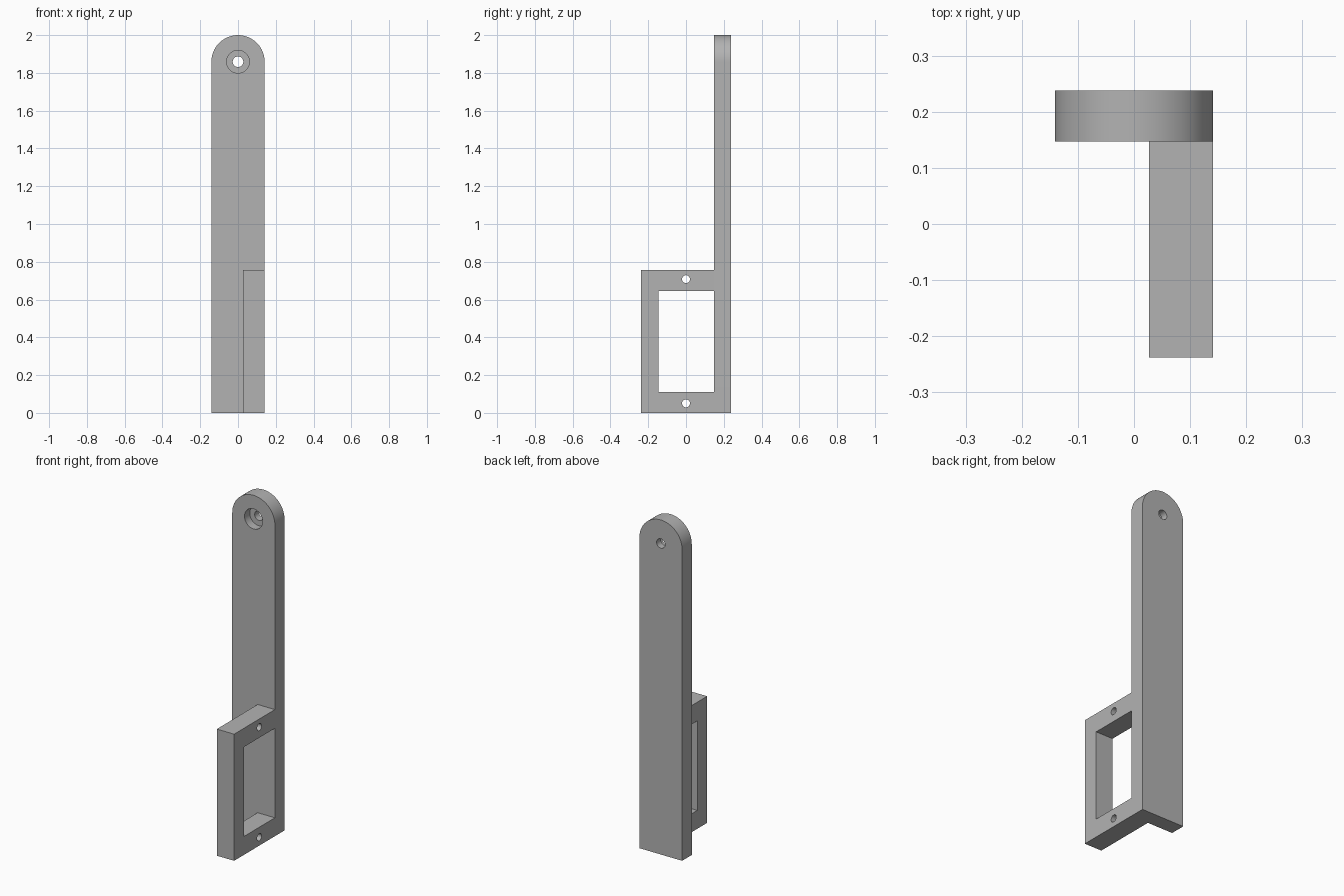
import bpy, bmesh, math
from mathutils import Vector

default = bpy.data.objects.get("Cube")
if default:
    bpy.data.objects.remove(default, do_unlink=True)

# Single grey plastic
grey = bpy.data.materials.new("plain grey")
grey.use_nodes = True
colour = (0.45, 0.45, 0.45, 1)
grey.diffuse_color = colour
grey.node_tree.nodes["Principled BSDF"].inputs["Base Color"].default_value = colour

HALF = 0.141                     # half width of the arm and radius of its top
BACK, FACE, FRONT = 0.238, 0.147, -0.238
EYE_Z = 2 - HALF


def extrude_profile(name, points, offset):
    """Solid made by sweeping a flat outline along an offset."""
    bm = bmesh.new()
    face = bm.faces.new([bm.verts.new(p) for p in points])
    swept = bmesh.ops.extrude_face_region(bm, geom=[face])["geom"]
    verts = [v for v in swept if isinstance(v, bmesh.types.BMVert)]
    bmesh.ops.translate(bm, verts=verts, vec=offset)
    bmesh.ops.recalc_face_normals(bm, faces=bm.faces)
    mesh = bpy.data.meshes.new(name)
    bm.to_mesh(mesh)
    bm.free()
    mesh.materials.append(grey)
    obj = bpy.data.objects.new(name, mesh)
    bpy.context.collection.objects.link(obj)
    return obj


def drill(target, radius, centre, axis, depth):
    """Cut a round hole centred on a point along the given axis."""
    bpy.ops.mesh.primitive_cylinder_add(vertices=48, radius=radius, depth=depth, location=centre)
    cutter = bpy.context.object
    cutter.rotation_euler = Vector(axis).to_track_quat("Z", "Y").to_euler()
    cutter.data.materials.append(grey)
    cutter.hide_render = True
    mod = target.modifiers.new("hole", "BOOLEAN")
    mod.operation, mod.solver, mod.object = "DIFFERENCE", "EXACT", cutter
    bpy.context.view_layer.objects.active = target
    bpy.ops.object.modifier_apply(modifier=mod.name)
    bpy.data.objects.remove(cutter, do_unlink=True)


# Long arm with a rounded top
outline = [(-HALF, FACE, 0), (HALF, FACE, 0)]
steps = 48
for i in range(steps + 1):
    a = math.pi * i / steps
    outline.append((HALF * math.cos(a), FACE, EYE_Z + HALF * math.sin(a)))
arm = extrude_profile("arm", outline, (0, BACK - FACE, 0))

# Screw hole with a wider recess at the front
drill(arm, 0.028, (0, FACE, EYE_Z), (0, 1, 0), 0.5)
drill(arm, 0.06, (0, FACE, EYE_Z), (0, 1, 0), 0.1)

# Side bracket: three bars around a window closed by the arm
section = [(FACE, 0), (FRONT, 0), (FRONT, 0.757), (FACE, 0.757),
           (FACE, 0.645), (-0.145, 0.645), (-0.145, 0.11), (FACE, 0.11)]
bracket = extrude_profile("bracket", [(0.027, y, z) for y, z in section], (HALF - 0.027, 0, 0))

# Mounting holes above and below the window
for z in (0.05, 0.708):
    drill(bracket, 0.021, (0.08, 0, z), (1, 0, 0), 0.4)

# Smooth the curves and keep the edges crisp
for part in (arm, bracket):
    bpy.ops.object.select_all(action="DESELECT")
    part.select_set(True)
    bpy.context.view_layer.objects.active = part
    bpy.ops.object.shade_smooth_by_angle(angle=math.radians(30))
